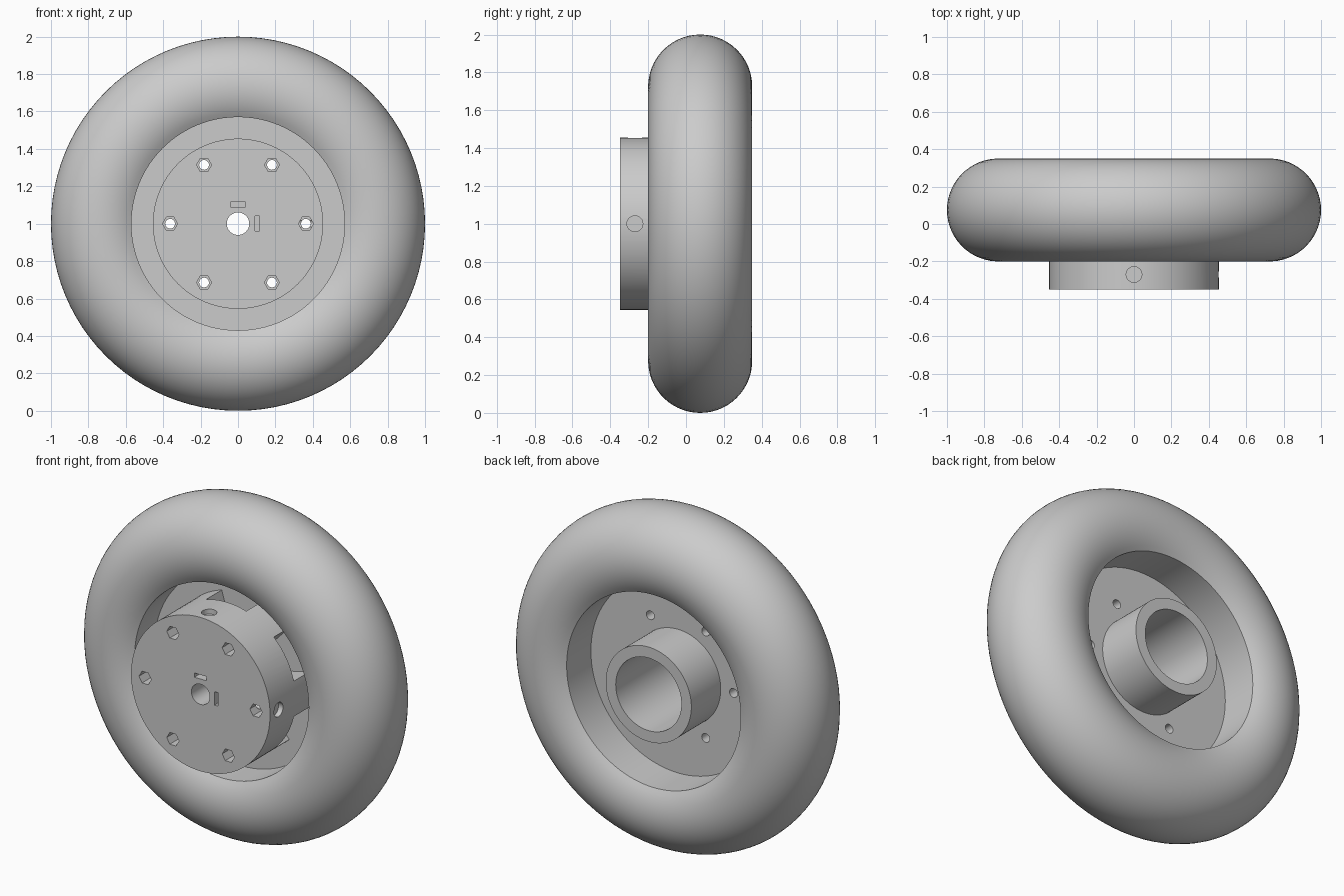
import bpy, bmesh, math
from mathutils import Matrix, Vector

if "Cube" in bpy.data.objects:
    bpy.data.objects.remove(bpy.data.objects["Cube"])

grey = bpy.data.materials.new("plain_grey")
grey.diffuse_color = (0.6, 0.6, 0.6, 1)
grey.use_nodes = True
grey.node_tree.nodes["Principled BSDF"].inputs["Base Color"].default_value = grey.diffuse_color
CENTRE = Vector((0, 0, 1))
SEGS = 96


def make_object(name, bm, material=True):
    bmesh.ops.recalc_face_normals(bm, faces=bm.faces)
    mesh = bpy.data.meshes.new(name)
    bm.to_mesh(mesh)
    bm.free()
    obj = bpy.data.objects.new(name, mesh)
    bpy.context.collection.objects.link(obj)
    if material:
        mesh.materials.append(grey)
    return obj


def revolve(bm, profile, a0=0, a1=2 * math.pi, steps=SEGS):
    """Sweep a closed (radius, y) profile about the wheel axle."""
    full = abs(a1 - a0 - 2 * math.pi) < 1e-6
    rings = []
    for i in range(steps if full else steps + 1):
        a = a0 + (a1 - a0) * i / steps
        rings.append([bm.verts.new(CENTRE + Vector((r * math.cos(a), y, r * math.sin(a))))
                      for r, y in profile])
    n = len(profile)
    for i in range(steps):
        p, q = rings[i], rings[(i + 1) % len(rings)]
        for j in range(n):
            k = (j + 1) % n
            bm.faces.new((p[j], p[k], q[k], q[j]))
    if not full:
        bm.faces.new(rings[0])
        bm.faces.new(rings[-1])


def rod(bm, start, end, radius, sides=24):
    """Cylinder between two points measured from the wheel centre."""
    s, e = Vector(start), Vector(end)
    d = e - s
    rot = d.to_track_quat('Z', 'X').to_matrix().to_4x4()
    bmesh.ops.create_cone(bm, cap_ends=True, segments=sides, radius1=radius, radius2=radius,
                          depth=d.length, matrix=Matrix.Translation(CENTRE + (s + e) / 2) @ rot)


def box(bm, centre, size):
    bmesh.ops.create_cube(bm, size=1, matrix=Matrix.Translation(CENTRE + Vector(centre))
                          @ Matrix.Diagonal((*size, 1)))


def smooth(obj):
    bpy.ops.object.select_all(action='DESELECT')
    obj.select_set(True)
    bpy.context.view_layer.objects.active = obj
    bpy.ops.object.shade_smooth_by_angle(angle=math.radians(30))


# Tire: round section with a straight bore
MAJOR, MINOR, BORE, MID = 0.725, 0.275, 0.57, 0.075
limit = math.acos((BORE - MAJOR) / MINOR)
bm = bmesh.new()
revolve(bm, [(MAJOR + MINOR * math.cos(t), MID + MINOR * math.sin(t))
             for t in [limit * (i / 20 - 1) for i in range(41)]])
smooth(make_object("tire", bm))

# Hub: drum in front, disc in the tire, open tube behind
bm = bmesh.new()
revolve(bm, [(0.06, -0.35), (0.455, -0.35), (0.455, 0.035), (0.571, 0.035), (0.571, 0.075),
             (0.28, 0.075), (0.28, 0.35), (0.215, 0.35), (0.215, -0.19), (0.06, -0.19)])
hub = make_object("hub", bm)

cutters = [bmesh.new() for _ in range(4)]
windows, bolts, screws, traps = cutters
for i in range(6):
    # Windows around the drum, between the bolts
    a = math.radians(30 + 60 * i)
    h = math.radians(16.7)
    revolve(windows, [(0.28, -0.11), (0.5, -0.11), (0.5, 0.035), (0.28, 0.035)], a - h, a + h, 10)
    # Bolt holes and hexagonal nut pockets
    b = math.radians(60 * i)
    x, z = 0.363 * math.cos(b), 0.363 * math.sin(b)
    rod(bolts, (x, -0.4, z), (x, 0.2, z), 0.026)
    rod(traps, (x, -0.4, z), (x, -0.25, z), 0.04, 6)
# Set screw holes with their nut slots
for d in (Vector((1, 0, 0)), Vector((0, 0, 1))):
    off = Vector((0, -0.27, 0))
    rod(screws, d * 0.03 + off, d * 0.5 + off, 0.026)
    rod(traps, d * 0.425 + off, d * 0.5 + off, 0.042)
    box(traps, d * 0.103 + Vector((0, -0.31, 0)),
        (0.025 if d.x else 0.08, 0.16, 0.08 if d.x else 0.025))

# Cut the hub and keep the finished mesh
helpers = []
for name, bm in zip(("windows", "bolts", "screws", "traps"), cutters):
    cutter = make_object(name + "_cutter", bm, False)
    cutter.hide_render = True
    helpers.append(cutter)
    mod = hub.modifiers.new(name, 'BOOLEAN')
    mod.operation = 'DIFFERENCE'
    mod.solver = 'EXACT'
    mod.object = cutter
bpy.context.view_layer.update()
cut = bpy.data.meshes.new_from_object(hub.evaluated_get(bpy.context.evaluated_depsgraph_get()))
hub.modifiers.clear()
hub.data = cut
cut.materials.clear()
cut.materials.append(grey)
for p in cut.polygons:
    p.material_index = 0
for c in helpers:
    bpy.data.objects.remove(c)
smooth(hub)
